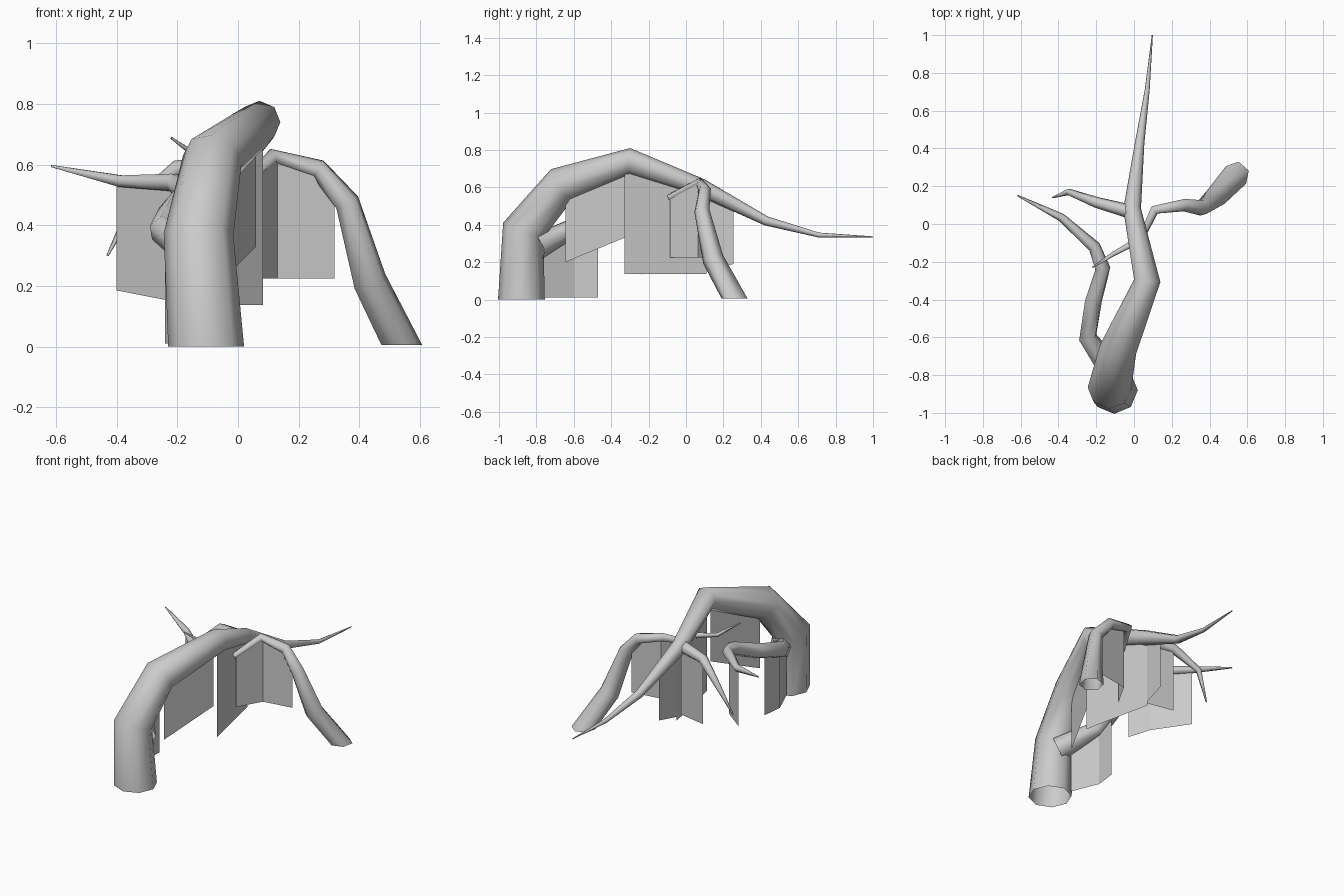
import bpy, math
from mathutils import Vector


def make(name, verts, faces, smooth):
    me = bpy.data.meshes.new(name)
    me.from_pydata(verts, [], faces)
    me.polygons.foreach_set("use_smooth", [smooth] * len(faces))
    me.update()
    ob = bpy.data.objects.new(name, me)
    bpy.context.collection.objects.link(ob)
    return ob


def limb(name, path, sides=8, flat=None):
    """Tapered tube through (x, y, z, radius) stations; flat = index of a ring lying on the ground."""
    pts = [Vector(p[:3]) for p in path]
    n = len(pts)
    verts, faces, ref = [], [], None
    for i, p in enumerate(pts):
        a = (p - pts[max(i - 1, 0)]).normalized()
        b = (pts[min(i + 1, n - 1)] - p).normalized()
        t = (a + b).normalized()
        if i == flat:
            t = Vector((0, 0, 1 if b.z + a.z > 0 else -1))
        # carry the ring frame along the path
        ref = t.orthogonal() if ref is None else ref - t * ref.dot(t)
        ref.normalize()
        side = t.cross(ref)
        for k in range(sides):
            w = math.tau * k / sides
            verts.append(p + (ref * math.cos(w) + side * math.sin(w)) * path[i][3])
    for i in range(n - 1):
        for k in range(sides):
            j = (k + 1) % sides
            faces.append((i * sides + k, i * sides + j,
                          (i + 1) * sides + j, (i + 1) * sides + k))
    return make(name, verts, faces, True)


def curtain(name, *cols):
    """Hanging flat panel: columns of (x, y, bottom, top)."""
    verts = [(x, y, z) for x, y, lo, hi in cols for z in (lo, hi)]
    faces = [(2 * i, 2 * i + 2, 2 * i + 3, 2 * i + 1) for i in range(len(cols) - 1)]
    return make(name, verts, faces, False)


# Arched main trunk
limb("main_trunk", [
    (-0.105, -0.88, 0.0, 0.125), (-0.13, -0.87, 0.37, 0.115),
    (-0.085, -0.665, 0.615, 0.1), (0.07, -0.3, 0.74, 0.07),
    (-0.01, 0.08, 0.6, 0.047), (0.03, 0.43, 0.42, 0.025),
    (0.07, 0.71, 0.345, 0.013), (0.097, 1.0, 0.335, 0.003)], flat=0)

# Right branch reaching down to the ground
limb("right_leg_branch", [
    (0.03, -0.09, 0.545, 0.018), (0.11, 0.075, 0.625, 0.027),
    (0.265, 0.1, 0.585, 0.034), (0.36, 0.085, 0.475, 0.042),
    (0.435, 0.145, 0.215, 0.058), (0.54, 0.26, 0.005, 0.071)], sides=6, flat=5)

# Left branch growing low from the trunk
limb("left_branch", [
    (-0.1, -0.8, 0.28, 0.07), (-0.245, -0.6, 0.385, 0.05),
    (-0.215, -0.41, 0.44, 0.048), (-0.165, -0.235, 0.51, 0.042),
    (-0.21, -0.12, 0.54, 0.033), (-0.385, 0.035, 0.545, 0.022),
    (-0.615, 0.15, 0.595, 0.004)], sides=6)

# Back left branch drooping at the tip
limb("back_left_branch", [
    (0.0, 0.06, 0.6, 0.04), (-0.2, 0.115, 0.585, 0.03),
    (-0.345, 0.17, 0.47, 0.018), (-0.43, 0.14, 0.3, 0.004)], sides=6)

# Thin twig
limb("twig", [(0.0, -0.1, 0.6, 0.018), (-0.11, -0.16, 0.61, 0.013),
              (-0.22, -0.23, 0.688, 0.004)], sides=5)

# Hanging moss panels
curtain("trunk_moss_front", (-0.07, -0.645, 0.2, 0.6), (0.06, -0.33, 0.33, 0.72))
curtain("trunk_moss_middle", (0.083, -0.33, 0.137, 0.72), (-0.01, 0.11, 0.137, 0.59))
curtain("trunk_moss_back", (-0.01, 0.1, 0.16, 0.59), (0.012, 0.255, 0.19, 0.5))
curtain("right_moss", (0.045, -0.085, 0.225, 0.55), (0.13, 0.065, 0.225, 0.62),
        (0.318, 0.095, 0.225, 0.53))
curtain("left_moss", (-0.16, -0.24, 0.135, 0.5), (-0.22, -0.12, 0.15, 0.54),
        (-0.4, 0.045, 0.185, 0.545))
curtain("root_moss", (-0.17, -0.77, 0.01, 0.31), (-0.24, -0.6, 0.01, 0.38),
        (-0.225, -0.47, 0.01, 0.42))
curtain("back_left_moss", (-0.02, 0.08, 0.17, 0.6), (-0.2, 0.115, 0.17, 0.58))
